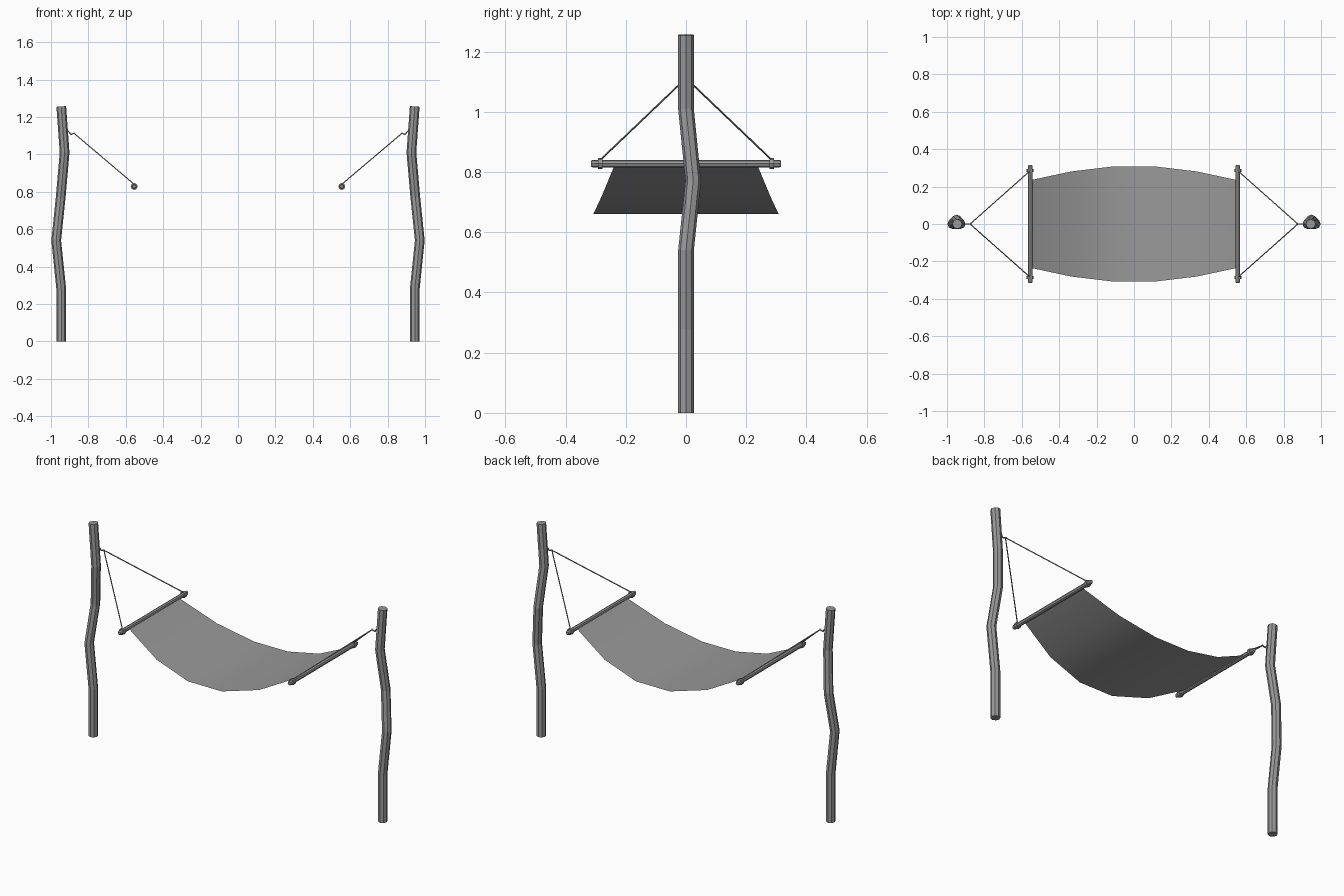
import bpy, bmesh, math
from mathutils import Vector

cube = bpy.data.objects.get("Cube")
if cube:
    bpy.data.objects.remove(cube, do_unlink=True)

grey = bpy.data.materials.new("plain_grey")
grey.use_nodes = True
colour = (0.32, 0.32, 0.32, 1)
grey.diffuse_color = colour
grey.node_tree.nodes["Principled BSDF"].inputs["Base Color"].default_value = colour


def finish(name, bm, smooth=False, closed=True):
    if closed:
        bmesh.ops.recalc_face_normals(bm, faces=bm.faces)
    for f in bm.faces:
        f.smooth = smooth
    mesh = bpy.data.meshes.new(name)
    bm.to_mesh(mesh)
    bm.free()
    mesh.materials.append(grey)
    obj = bpy.data.objects.new(name, mesh)
    bpy.context.collection.objects.link(obj)
    return obj


def tube(name, points, radii, sides=8):
    """Capped tube through points, with one radius or one per point."""
    pts = [Vector(p) for p in points]
    if not isinstance(radii, (list, tuple)):
        radii = [radii] * len(pts)
    bm = bmesh.new()
    rings = []
    for i, p in enumerate(pts):
        a, b = pts[max(i - 1, 0)], pts[min(i + 1, len(pts) - 1)]
        along = (b - a).normalized()
        u = Vector((1, 0, 0)) if abs(along.x) < 0.5 else Vector((0, 1, 0))
        u = (u - along * u.dot(along)).normalized()
        v = along.cross(u)
        angles = [math.tau * k / sides for k in range(sides)]
        rings.append([bm.verts.new(p + (u * math.cos(t) + v * math.sin(t)) * radii[i])
                      for t in angles])
    for r, s in zip(rings, rings[1:]):
        for k in range(sides):
            n = (k + 1) % sides
            bm.faces.new((r[k], r[n], s[n], s[k]))
    bm.faces.new(rings[0])
    bm.faces.new(rings[-1])
    return finish(name, bm)


BAR_X, BAR_Z, KNOT_Y = 0.555, 0.828, 0.285

for side, s in (("left", 1), ("right", -1)):
    # Crooked post
    path = [(0.945, 0, 0), (0.945, 0, 0.28), (0.972, 0, 0.54),
            (0.948, 0.024, 0.77), (0.927, 0, 1.01), (0.945, 0, 1.256)]
    tube(side + "_post", [(s * x, y, z) for x, y, z in path], 0.026)

    # Hook on the post
    hook = [(0.915, 0, 1.13), (0.902, 0, 1.118), (0.894, 0, 1.106), (0.873, 0, 1.114)]
    tube(side + "_hook", [(s * x, y, z) for x, y, z in hook], 0.004, 6)

    # Spreader bar with softened ends
    tube(side + "_spreader_bar",
         [(s * BAR_X, y, BAR_Z) for y in (-0.316, -0.31, 0.31, 0.316)],
         [0.009, 0.0125, 0.0125, 0.009])

    # Ropes and the knots that hold them
    for end, e in (("back", 1), ("front", -1)):
        tube(f"{side}_{end}_rope",
             [(s * 0.876, 0, 1.112), (s * BAR_X, e * KNOT_Y, BAR_Z + 0.012)], 0.0033, 6)
        tube(f"{side}_{end}_knot",
             [(s * BAR_X, e * KNOT_Y + d, BAR_Z) for d in (-0.008, 0.008)], 0.0185)

# Sagging cloth, widest in the middle
half = [(0.55, 0.235, BAR_Z), (0.335, 0.281, 0.718), (0.11, 0.308, 0.66)]
stations = [(-x, w, z) for x, w, z in half] + half[::-1]
bm = bmesh.new()
rows = [[bm.verts.new((x, y, z)) for y in (-w, w)] for x, w, z in stations]
for a, b in zip(rows, rows[1:]):
    bm.faces.new((a[0], b[0], b[1], a[1]))
finish("cloth", bm, smooth=True, closed=False)
